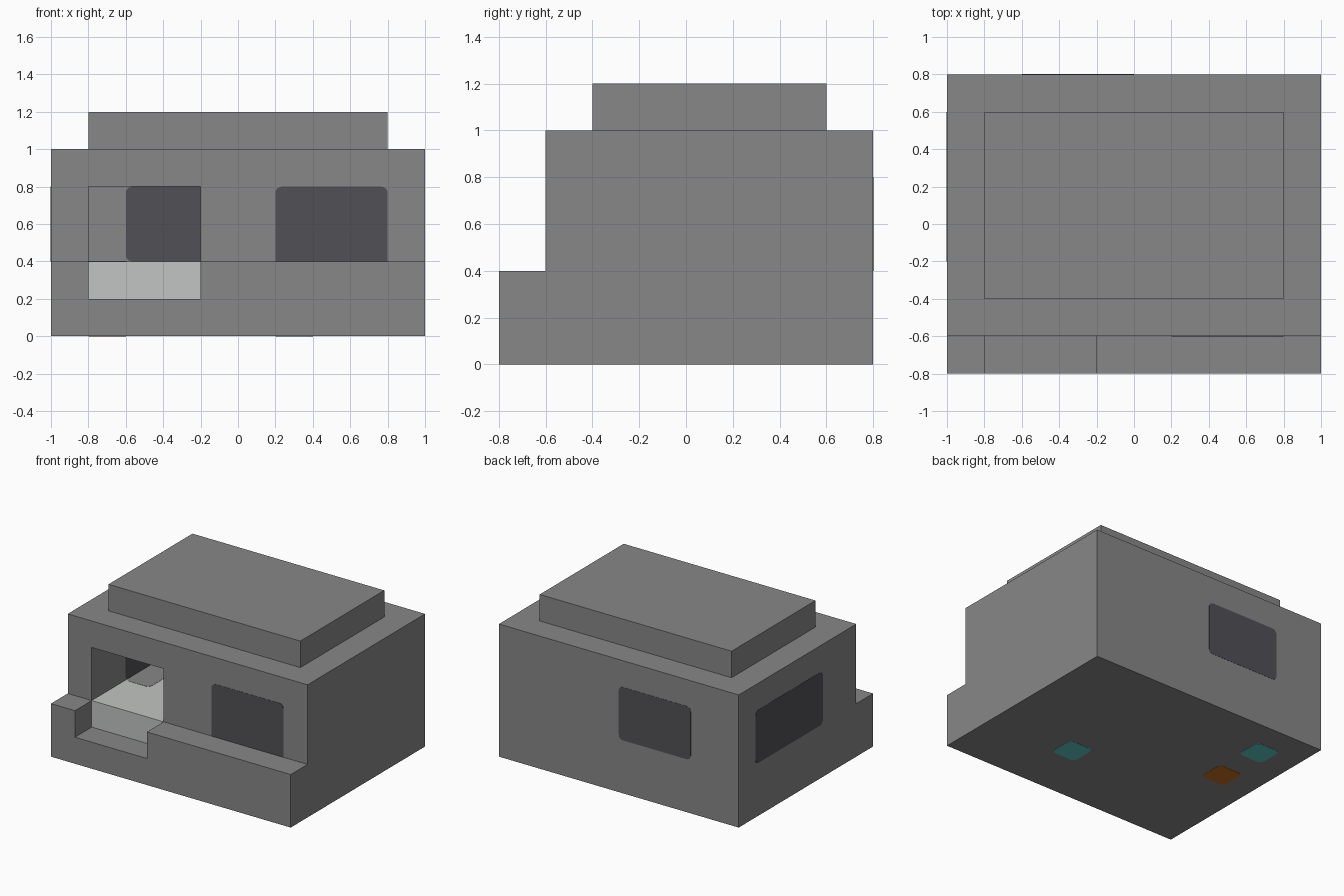
import bpy, bmesh, math
from mathutils import Vector

old = bpy.data.objects.get("Cube")
if old:
    bpy.data.objects.remove(old, do_unlink=True)


def linear(c):
    c /= 255
    return c / 12.92 if c <= 0.04045 else ((c + 0.055) / 1.055) ** 2.4


def material(name, *rgb):
    colour = (*[linear(c) for c in rgb], 1)
    m = bpy.data.materials.new(name)
    m.use_nodes = True
    m.diffuse_color = colour
    node = next(n for n in m.node_tree.nodes if n.type == 'BSDF_PRINCIPLED')
    node.inputs["Base Color"].default_value = colour
    return m


STONE = material("stone grey", 135, 135, 135)
GLASS = material("dark glass", 81, 80, 85)
FLOOR = material("pale floor", 194, 197, 195)
TEAL = material("teal", 90, 200, 196)
ORANGE = material("orange", 200, 110, 35)


def prism(name, outline, axis, low, high, mat):
    """Extrude a 2D outline along one axis (0 = x, 1 = y, 2 = z)."""
    bm = bmesh.new()
    verts = []
    for a, b in outline:
        p = [a, b]
        p.insert(axis, low)
        verts.append(bm.verts.new(p))
    face = bm.faces.new(verts)
    moved = bmesh.ops.extrude_face_region(bm, geom=[face])["geom"]
    shift = Vector((0, 0, 0))
    shift[axis] = high - low
    bmesh.ops.translate(bm, vec=shift,
                        verts=[g for g in moved if isinstance(g, bmesh.types.BMVert)])
    bmesh.ops.recalc_face_normals(bm, faces=bm.faces)
    mesh = bpy.data.meshes.new(name)
    bm.to_mesh(mesh)
    bm.free()
    mesh.materials.append(mat)
    obj = bpy.data.objects.new(name, mesh)
    bpy.context.collection.objects.link(obj)
    return obj


def rect(a0, a1, b0, b1):
    return [(a0, b0), (a1, b0), (a1, b1), (a0, b1)]


def rounded(a0, a1, b0, b1, r=0.035, steps=5):
    """Rectangle outline with rounded corners."""
    corners = [(a1 - r, b1 - r), (a0 + r, b1 - r), (a0 + r, b0 + r), (a1 - r, b0 + r)]
    pts = []
    for i, (a, b) in enumerate(corners):
        for k in range(steps + 1):
            t = math.pi / 2 * (i + k / steps)
            pts.append((a + r * math.cos(t), b + r * math.sin(t)))
    return pts


def plate(name, outline, axis, at, mat):
    """Thin inlay standing just proud of a surface."""
    return prism(name, outline, axis, at - 0.0015, at + 0.0015, mat)


# House shell with its front ledge, then the room and doorway cut away
shell = prism("house_shell", [(-0.8, 0), (0.8, 0), (0.8, 1), (-0.6, 1), (-0.6, 0.4), (-0.8, 0.4)],
              0, -1, 1, STONE)
cutters = [prism("room_cutter", rect(-0.8, 0.8, -0.4, 0.6), 2, 0.2, 1.1, STONE),
           prism("door_cutter", rect(-0.8, -0.2, 0.2, 0.8), 1, -0.9, -0.3, STONE)]
for cutter in cutters:
    cutter.hide_render = True
    mod = shell.modifiers.new(cutter.name, 'BOOLEAN')
    mod.operation = 'DIFFERENCE'
    mod.solver = 'EXACT'
    mod.object = cutter
bpy.context.view_layer.update()
graph = bpy.context.evaluated_depsgraph_get()
cut_mesh = bpy.data.meshes.new_from_object(shell.evaluated_get(graph))
shell.modifiers.clear()
shell.data = cut_mesh
for cutter in cutters:
    bpy.data.objects.remove(cutter, do_unlink=True)

# Roof slab
prism("roof", rect(-0.8, 0.8, -0.4, 0.6), 2, 1, 1.2, STONE)

# Raised floor reaching into the doorway, with a grey mat
prism("floor", [(-0.8, -0.6), (-0.2, -0.6), (-0.2, -0.4), (0.8, -0.4), (0.8, 0.6), (-0.8, 0.6)],
      2, 0.2, 0.4, FLOOR)
plate("floor_mat", rounded(-0.8, -0.6, -0.2, 0.6), 2, 0.4, STONE)

# Windows, one pane on each side of the wall
for side, y in (("outer", -0.6), ("inner", -0.4)):
    plate("front_window_" + side, rounded(0.2, 0.8, 0.33, 0.8), 1, y, GLASS)
for side, y in (("outer", 0.8), ("inner", 0.6)):
    plate("back_window_" + side, rounded(-0.6, 0, 0.4, 0.8), 1, y, GLASS)
for side, x in (("outer", -1), ("inner", -0.8)):
    plate("side_window_" + side, rounded(-0.2, 0.6, 0.4, 0.8), 0, x, GLASS)

# Coloured tiles under the base
for name, x, y, mat in (("front_tile", 0.3, -0.3, TEAL), ("back_tile", -0.7, 0.5, TEAL),
                        ("middle_tile", -0.7, 0.1, ORANGE)):
    plate(name, rounded(x - 0.1, x + 0.1, y - 0.1, y + 0.1), 2, 0, mat)
